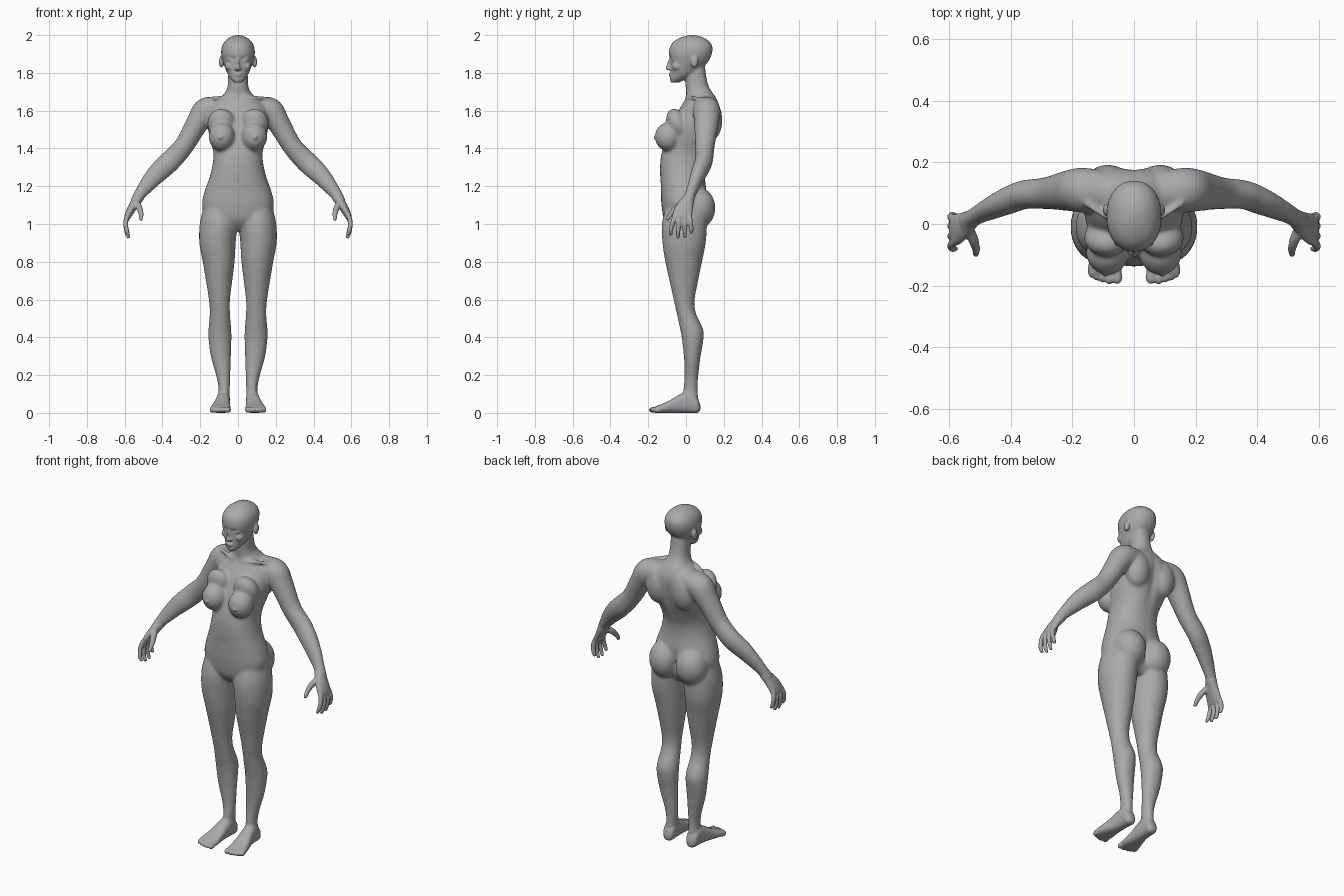
import bpy, bmesh, math
from mathutils import Vector, Matrix

SEG = 32
bm = bmesh.new()


def spline(rows, steps=5):
    """Smooth Catmull-Rom interpolation of rows of numbers."""
    out = []
    for i in range(len(rows) - 1):
        a, b, c, d = (rows[max(0, min(len(rows) - 1, i + k))] for k in (-1, 0, 1, 2))
        for s in range(steps):
            t = s / steps
            out.append([0.5 * (2 * q + (r - p) * t + (2 * p - 5 * q + 4 * r - w) * t * t
                               + (3 * q - p - 3 * r + w) * t ** 3)
                        for p, q, r, w in zip(a, b, c, d)])
    return out + [list(rows[-1])]


def skin(rings):
    loops = [[bm.verts.new(p) for p in ring] for ring in rings]
    for a, b in zip(loops, loops[1:]):
        for i in range(SEG):
            j = (i + 1) % SEG
            bm.faces.new((a[i], a[j], b[j], b[i]))
    bm.faces.new(loops[0])
    bm.faces.new(loops[-1])


def loft(rows, axis='z', power=2.0):
    """Rows: position on axis, x min, x max, then min, max of the third axis."""
    rings = []
    for t, x0, x1, v0, v1 in spline(rows):
        ring = []
        for i in range(SEG):
            a = 2 * math.pi * i / SEG
            c, s = math.cos(a), math.sin(a)
            c = math.copysign(abs(c) ** (2 / power), c)
            s = math.copysign(abs(s) ** (2 / power), s)
            x, v = (x0 + x1 + (x1 - x0) * c) / 2, (v0 + v1 + (v1 - v0) * s) / 2
            ring.append((x, v, t) if axis == 'z' else (x, t, v))
        rings.append(ring)
    skin(rings)


def tube(rows):
    """Rows: centre x, y, z, radius in the front plane, radius in depth."""
    pts = spline(rows)
    rings = []
    for k, p in enumerate(pts):
        d = (Vector(pts[min(k + 1, len(pts) - 1)][:3]) - Vector(pts[max(k - 1, 0)][:3])).normalized()
        u = Vector((0, 1, 0)).cross(d).normalized()
        v = d.cross(u)
        rings.append([Vector(p[:3]) + u * p[3] * math.cos(2 * math.pi * i / SEG)
                      + v * p[4] * math.sin(2 * math.pi * i / SEG) for i in range(SEG)])
    skin(rings)


def ball(centre, radii, tilt=0):
    m = (Matrix.Translation(centre) @ Matrix.Rotation(tilt, 4, 'X')
         @ Matrix.Diagonal((*radii, 1)))
    bmesh.ops.create_uvsphere(bm, u_segments=24, v_segments=16, radius=1, matrix=m)


# Leg
loft([(1.08, .02, .185, -.11, .10), (1.0, .005, .203, -.128, .11), (.9, .012, .205, -.125, .105),
      (.8, .018, .187, -.11, .085), (.7, .03, .17, -.088, .065), (.6, .042, .155, -.066, .046),
      (.53, .042, .15, -.05, .052), (.45, .036, .156, -.033, .088), (.4, .034, .157, -.023, .094),
      (.3, .037, .145, -.012, .078), (.2, .04, .117, -.008, .066), (.13, .043, .104, -.014, .062),
      (.04, .045, .106, -.02, .066)])
# Foot and toes
loft([(.076, .062, .088, .012, .04), (.06, .044, .108, 0, .08), (.02, .042, .113, 0, .115),
      (-.03, .042, .12, 0, .1), (-.08, .041, .134, 0, .07), (-.13, .038, .148, 0, .046),
      (-.16, .04, .15, 0, .036)], 'y', 2.5)
for x, y, r in ((.055, -.172, .018), (.081, -.174, .013), (.102, -.168, .012),
                (.121, -.161, .012), (.138, -.152, .012)):
    ball((x, y, .016), (r, .024, .016))
# Shoulder and arm
tube([(.02, .10, 1.615, .055, .06), (.11, .105, 1.613, .062, .07), (.17, .11, 1.595, .073, .073),
      (.215, .108, 1.535, .06, .066), (.285, .1, 1.415, .053, .052), (.357, .095, 1.335, .057, .047),
      (.41, .075, 1.285, .055, .044), (.455, .055, 1.238, .048, .038), (.52, .022, 1.155, .032, .028),
      (.545, .005, 1.115, .026, .036)])
# Palm, thumb and fingers
tube([(.525, .018, 1.14, .027, .03), (.555, -.005, 1.095, .024, .044), (.577, -.018, 1.055, .02, .052),
      (.588, -.02, 1.03, .015, .048)])
tube([(.54, -.01, 1.115, .016, .018), (.522, -.05, 1.085, .016, .018), (.513, -.082, 1.05, .013, .013),
      (.514, -.102, 1.02, .009, .009)])
for y, tip_y, tip_z in ((-.058, -.08, .94), (-.034, -.042, .924), (-.008, -.006, .926), (.017, .028, .95)):
    mid = (1.045 + tip_z) / 2
    tube([(.582, y, 1.05, .013, .013), (.594, (y + tip_y) / 2, mid + .02, .0125, .0125),
          (.59, tip_y, mid - .025, .0115, .0115), (.578, tip_y, tip_z, .0085, .0085)])
# Breast, chest, shoulder blade and buttock
ball((.086, -.094, 1.462), (.07, .07, .077))
ball((.088, -.045, 1.53), (.075, .055, .085), .4)
ball((.092, -.163, 1.458), (.011, .009, .011))
ball((.085, .13, 1.55), (.075, .063, .11))
ball((.086, .066, 1.085), (.092, .09, .108))
# Ear, eyelid and cheek
ball((.089, .045, 1.858), (.012, .02, .032), -.2)
ball((.036, -.064, 1.873), (.02, .018, .013))
ball((.045, -.045, 1.835), (.024, .03, .024))
# Nostril wing and collar bone
ball((.011, -.09, 1.822), (.008, .012, .007))
tube([(.02, .0, 1.665, .01, .01), (.09, .025, 1.67, .011, .011), (.16, .07, 1.665, .01, .01)])

# Copy the limbs to the other side
copy = bmesh.ops.duplicate(bm, geom=bm.verts[:] + bm.edges[:] + bm.faces[:])
for v in copy['geom']:
    if isinstance(v, bmesh.types.BMVert):
        v.co.x *= -1

# Trunk and neck
loft([(z, -w, w, f, b) for z, w, f, b in (
    (.965, .07, -.07, .06), (1.02, .16, -.115, .095), (1.1, .19, -.13, .11), (1.17, .178, -.133, .11),
    (1.25, .15, -.137, .1), (1.32, .134, -.137, .104), (1.38, .131, -.128, .125),
    (1.45, .148, -.105, .155), (1.52, .162, -.08, .176), (1.58, .16, -.052, .183),
    (1.63, .14, -.022, .178), (1.67, .095, 0, .16), (1.7, .066, .0, .138), (1.73, .055, -.002, .12),
    (1.78, .052, -.005, .107), (1.84, .05, 0, .1))], power=2.25)
# Head
loft([(z, -w, w, f, b) for z, w, f, b in (
    (1.748, .018, -.078, -.04), (1.765, .036, -.085, -.005), (1.79, .053, -.082, .045),
    (1.82, .066, -.082, .08), (1.86, .08, -.083, .118), (1.9, .089, -.09, .137),
    (1.94, .085, -.084, .139), (1.97, .067, -.06, .12), (1.99, .04, -.02, .085),
    (2.0, .012, .02, .045))], power=2.2)
# Nose, lips
loft([(1.815, -.008, .008, -.1, -.07), (1.825, -.011, .011, -.11, -.07), (1.845, -.008, .008, -.102, -.07),
      (1.88, -.007, .007, -.09, -.06)])
ball((0, -.083, 1.796), (.022, .009, .005))
ball((0, -.083, 1.786), (.019, .009, .006))

bmesh.ops.recalc_face_normals(bm, faces=bm.faces)
mesh = bpy.data.meshes.new("body")
bm.to_mesh(mesh)
bm.free()
body = bpy.data.objects.new("body", mesh)
bpy.context.collection.objects.link(body)
bpy.context.view_layer.objects.active = body
body.select_set(True)

# Fuse all the parts into one skin
fuse = body.modifiers.new("fuse", 'REMESH')
fuse.mode, fuse.voxel_size = 'VOXEL', .0055
bpy.ops.object.modifier_apply(modifier="fuse")

# Soft hollows: centre, size, push
hollows = [((.034, -.085, 1.876), (.018, .03, .01), (0, .007, 0)),
           ((0, -.14, 1.22), (.01, .05, .012), (0, .008, 0)),
           ((0, .19, 1.5), (.022, .1, .13), (0, -.014, 0)),
           ((0, .15, 1.08), (.012, .08, .07), (0, -.03, 0)),
           ((0, -.09, 1.806), (.03, .02, .004), (0, .003, 0))]
for v in body.data.vertices:
    for c, r, push in hollows:
        q = sum(((p - k) / s) ** 2 for p, k, s in zip((abs(v.co.x), v.co.y, v.co.z), c, r))
        if q < 9:
            v.co += Vector(push) * math.exp(-q)

# Blend the joints of trunk and limbs more than face, hands and feet
trunk = body.vertex_groups.new(name="trunk")
trunk.add([v.index for v in body.data.vertices
           if abs(v.co.x) < .5 and .1 < v.co.z < 1.71
           and not (v.co.y < -.15 and v.co.z > 1.4)], 1, 'REPLACE')
for name, count, group in (("blend", 30, "trunk"), ("soften", 4, "")):
    smooth = body.modifiers.new(name, 'SMOOTH')
    smooth.factor, smooth.iterations, smooth.vertex_group = .5, count, group
    bpy.ops.object.modifier_apply(modifier=name)
bpy.ops.object.shade_smooth()

grey = bpy.data.materials.new("plain grey")
grey.diffuse_color = (.4, .4, .4, 1)
body.data.materials.append(grey)
